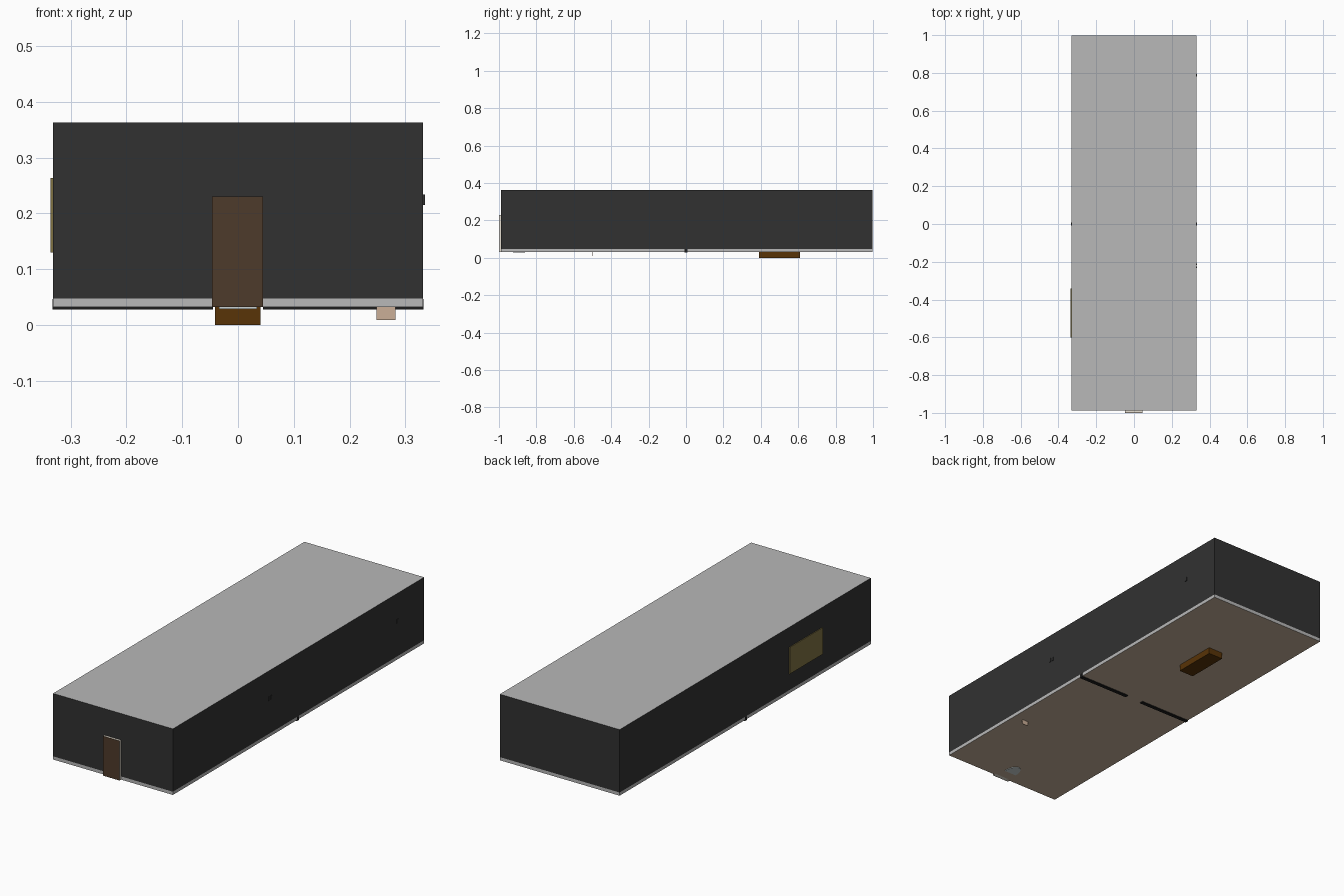
import bpy, bmesh, math

if "Cube" in bpy.data.objects:
    bpy.data.objects.remove(bpy.data.objects["Cube"])


def material(name, r, g, b):
    m = bpy.data.materials.new(name)
    m.diffuse_color = (r, g, b, 1)
    m.use_nodes = True
    m.node_tree.nodes["Principled BSDF"].inputs["Base Color"].default_value = m.diffuse_color
    return m


charcoal = material("charcoal wall", 0.031, 0.031, 0.031)
grey = material("grey plaster", 0.48, 0.48, 0.48)
floor_tan = material("tan floor", 0.56, 0.44, 0.33)
door_brown = material("door brown", 0.076, 0.043, 0.024)
wood = material("table wood", 0.098, 0.033, 0.002)
cream = material("cream plate", 0.60, 0.43, 0.31)
glass = material("olive window", 0.21, 0.165, 0.055)
black = material("black trim", 0.012, 0.012, 0.012)
mat_grey = material("mat grey", 0.60, 0.66, 0.66)
white = material("off white edge", 0.82, 0.76, 0.66)


def box(name, x, y, z, mat):
    """Box from (min, max) ranges on each axis."""
    bm = bmesh.new()
    bmesh.ops.create_cube(bm, size=1)
    for v in bm.verts:
        v.co = [r[0] + (c + 0.5) * (r[1] - r[0]) for c, r in zip(v.co, (x, y, z))]
    me = bpy.data.meshes.new(name)
    bm.to_mesh(me)
    bm.free()
    me.materials.append(mat)
    ob = bpy.data.objects.new(name, me)
    bpy.context.collection.objects.link(ob)
    return ob


W, Y0, Y1 = 0.3315, -0.988, 0.998
T = 0.012

# floor slab: grey edges, tan top and underside
slab = box("floor_slab", (-W, W), (Y0, Y1), (0.032, 0.048), grey)
slab.data.materials.append(floor_tan)
for p in slab.data.polygons:
    if abs(p.normal.z) > 0.5:
        p.material_index = 1

# outer walls
for s, side in ((-1, "left"), (1, "right")):
    box(side + "_wall", sorted((s * W, s * (W - T))), (Y0, Y1), (0.048, 0.361), charcoal)
box("front_wall", (-W + T, W - T), (Y0, Y0 + T), (0.048, 0.361), charcoal)
box("back_wall", (-W + T, W - T), (Y1 - T, Y1), (0.048, 0.361), charcoal)

# roof: grey top with charcoal edges
roof = box("roof", (-W, W), (Y0, Y1), (0.361, 0.3625), charcoal)
roof.data.materials.append(grey)
for p in roof.data.polygons:
    if abs(p.normal.z) > 0.5:
        p.material_index = 1

# partition across the middle, with a doorway gap
for s, side in ((-1, "left"), (1, "right")):
    box(side + "_partition", sorted((s * 0.045, s * (W + 0.001))),
        (-0.009, 0.009), (0.028, 0.047), black)
    box(side + "_partition_panel", sorted((s * 0.045, s * (W - T))),
        (-0.008, 0.008), (0.047, 0.361), charcoal)

# front door: brown leaf on an off-white core
box("door", (-0.047, 0.045), (-1.0, -0.999), (0.032, 0.23), door_brown)
box("door_core", (-0.047, 0.045), (-0.999, -0.98), (0.032, 0.23), white)

# window on the left side
box("window", (-0.3355, -W + 0.004), (-0.602, -0.342), (0.13, 0.263), glass)

# small wall fittings on the right side
for y, h in ((-0.230, 0.004), (-0.212, 0.004), (0.787, 0.006)):
    box("wall_fitting", (W - 0.004, 0.3345), (y - h, y + h), (0.215, 0.234), charcoal)

# long table passing through the floor
box("table", (-0.041, 0.040), (0.39, 0.61), (0.0, 0.10), wood)

# small plate hanging under the floor
box("small_plate", (0.248, 0.282), (-0.5, -0.497), (0.009, 0.06), cream)

# half-round door mat showing under the floor
bm = bmesh.new()
rim = [bm.verts.new((0.034 * math.cos(a), -0.926 + 0.066 * math.sin(a), 0.029))
       for a in (math.pi * i / 12 for i in range(13))]
face = bm.faces.new(rim)
ext = bmesh.ops.extrude_face_region(bm, geom=[face])
for v in ext["geom"]:
    if isinstance(v, bmesh.types.BMVert):
        v.co.z += 0.005
bmesh.ops.recalc_face_normals(bm, faces=bm.faces)
me = bpy.data.meshes.new("door_mat")
bm.to_mesh(me)
bm.free()
me.materials.append(mat_grey)
bpy.context.collection.objects.link(bpy.data.objects.new("door_mat", me))
